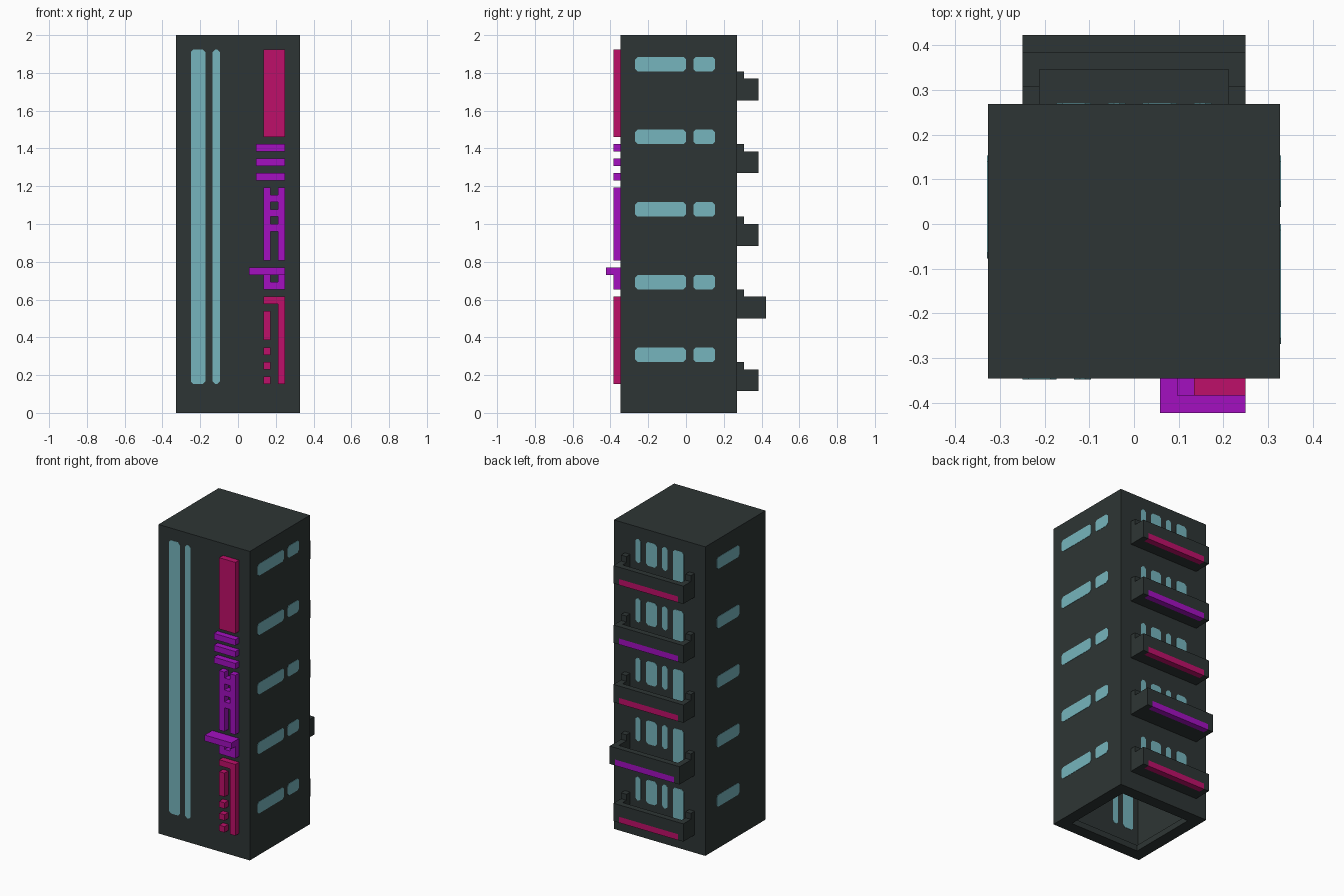
import bpy, bmesh
from mathutils import Vector

U = 1 / 26                       # modelling grid unit
W, D, H = 17, 16, 52             # tower size in grid units
SKIN = 0.05                      # how far panes stand proud, in grid units

old = bpy.data.objects.get("Cube")
if old:
    bpy.data.objects.remove(old, do_unlink=True)


def material(name, rgb):
    m = bpy.data.materials.new(name)
    m.use_nodes = True
    m.diffuse_color = (*rgb, 1)
    m.node_tree.nodes["Principled BSDF"].inputs["Base Color"].default_value = (*rgb, 1)
    return m


DARK = material("dark slate", (0.027, 0.036, 0.035))
GLASS = material("pale blue glass", (0.181, 0.462, 0.509))
RED = material("magenta red", (0.515, 0.005, 0.144))
PURPLE = material("violet", (0.366, 0.005, 0.527))


def to_world(p):
    """Grid position (0,0,0 = front right bottom corner of tower) to scene units."""
    return Vector(((p[0] - W / 2) * U, (p[1] - 9) * U, p[2] * U))


def finish(name, bm, mat):
    for v in bm.verts:
        v.co = to_world(v.co)
    bmesh.ops.recalc_face_normals(bm, faces=bm.faces)
    mesh = bpy.data.meshes.new(name)
    bm.to_mesh(mesh)
    bm.free()
    mesh.materials.append(mat)
    obj = bpy.data.objects.new(name, mesh)
    bpy.context.collection.objects.link(obj)
    return obj


def add_box(bm, x, y, z):
    """Box between grid ranges x, y and z."""
    verts = bmesh.ops.create_cube(bm, size=1)["verts"]
    for v in verts:
        v.co = Vector([r[0] + (c + 0.5) * (r[1] - r[0]) for r, c in zip((x, y, z), v.co)])
    return verts


def boxes(name, mat, parts):
    bm = bmesh.new()
    for part in parts:
        add_box(bm, *part)
    return finish(name, bm, mat)


def panes(name, axis, parts):
    """Glass panes through the wall, corners clipped in the wall plane."""
    bm = bmesh.new()
    for part in parts:
        part = list(part)
        part[axis] = (part[axis][0] - SKIN, part[axis][1] + SKIN)
        verts = add_box(bm, *part)
        edges = {e for v in verts for e in v.link_edges
                 if abs((e.verts[0].co - e.verts[1].co)[axis]) > 0.5}
        bmesh.ops.bevel(bm, geom=list(edges), offset=0.35, segments=1, affect="EDGES")
    return finish(name, bm, GLASS)


# Tower: hollow shell, open below, with a wider rim around the opening
bm = bmesh.new()
rings = []
for inset, z in ((0, H), (0, 0), (2, 0), (2, 1), (1, 1), (1, H - 1)):
    corners = ((inset, inset), (W - inset, inset), (W - inset, D - inset), (inset, D - inset))
    rings.append([bm.verts.new((x, y, z)) for x, y in corners])
for a, b in zip(rings, rings[1:]):
    for i in range(4):
        j = (i + 1) % 4
        bm.faces.new((a[i], a[j], b[j], b[i]))
bm.faces.new(rings[0])
bm.faces.new(rings[-1])
finish("tower_shell", bm, DARK)

# Windows: tall front strips, then rows on each floor
floors = [10 * k for k in range(5)]
panes("front_window_strips", 1, [(x, (0, 1), (4, 50)) for x in ((2, 4), (5, 6))])
panes("left_windows", 0, [((W - 1, W), y, (f + 7, f + 9))
                          for f in floors for y in ((2, 9), (10, 13))])
panes("right_windows", 0, [((0, 1), (7, 13), (f + 7, f + 9)) for f in floors])
panes("back_windows", 1, [(x, (D - 1, D), (f + 6, f + 10))
                          for f in floors for x in ((7, 8), (9, 11), (12, 13))])
panes("balcony_doors", 1, [((4, 6), (D - 1, D), (f + 4, f + 10)) for f in floors])

# Balconies: tray with end walls, corner posts and a coloured lower edge
for level, f in enumerate(floors):
    z = f + 3
    out = D + (4 if level == 1 else 3)
    parts = [((3, 14), (D, out - 1), (z, z + 1)),
             ((3, 14), (out - 1, out), (z + 1, z + 3))]
    for x in ((2, 3), (14, 15)):
        parts += [(x, (D, out), (z, z + 3)), (x, (D, D + 1), (z + 3, z + 4))]
    boxes(f"balcony_{level + 1}", DARK, parts)
    boxes(f"balcony_stripe_{level + 1}", PURPLE if level % 2 else RED,
          [((3, 14), (out - 1, out), (z, z + 1))])

# Vertical sign on the front
P = (-1, 0)
FULL, LEFT, MID, RIGHT = (12, 15), (14, 15), (13, 14), (12, 13)
boxes("sign_top_panel", RED, [(FULL, P, (38, 50))])
boxes("sign_bars", PURPLE, [((11, 15), P, (z, z + 1)) for z in (32, 34, 36)])
boxes("sign_ladder", PURPLE, [(x, P, (21, 31)) for x in (RIGHT, LEFT)]
      + [(MID, P, (z, z + 1)) for z in (25, 27, 29)])
boxes("sign_ledge", PURPLE, [((10, 15), (-2, 0), (19, 20))])
boxes("sign_bracket", PURPLE, [(RIGHT, P, (17, 19)), (LEFT, P, (17, 19)), (MID, P, (17, 18))])
boxes("sign_lower_frame", RED, [((12, 14), P, (15, 16)), (LEFT, P, (4, 16))])
boxes("sign_lower_blocks", RED, [(RIGHT, P, (10, 14))]
      + [(RIGHT, P, (z, z + 1)) for z in (4, 6, 8)])
